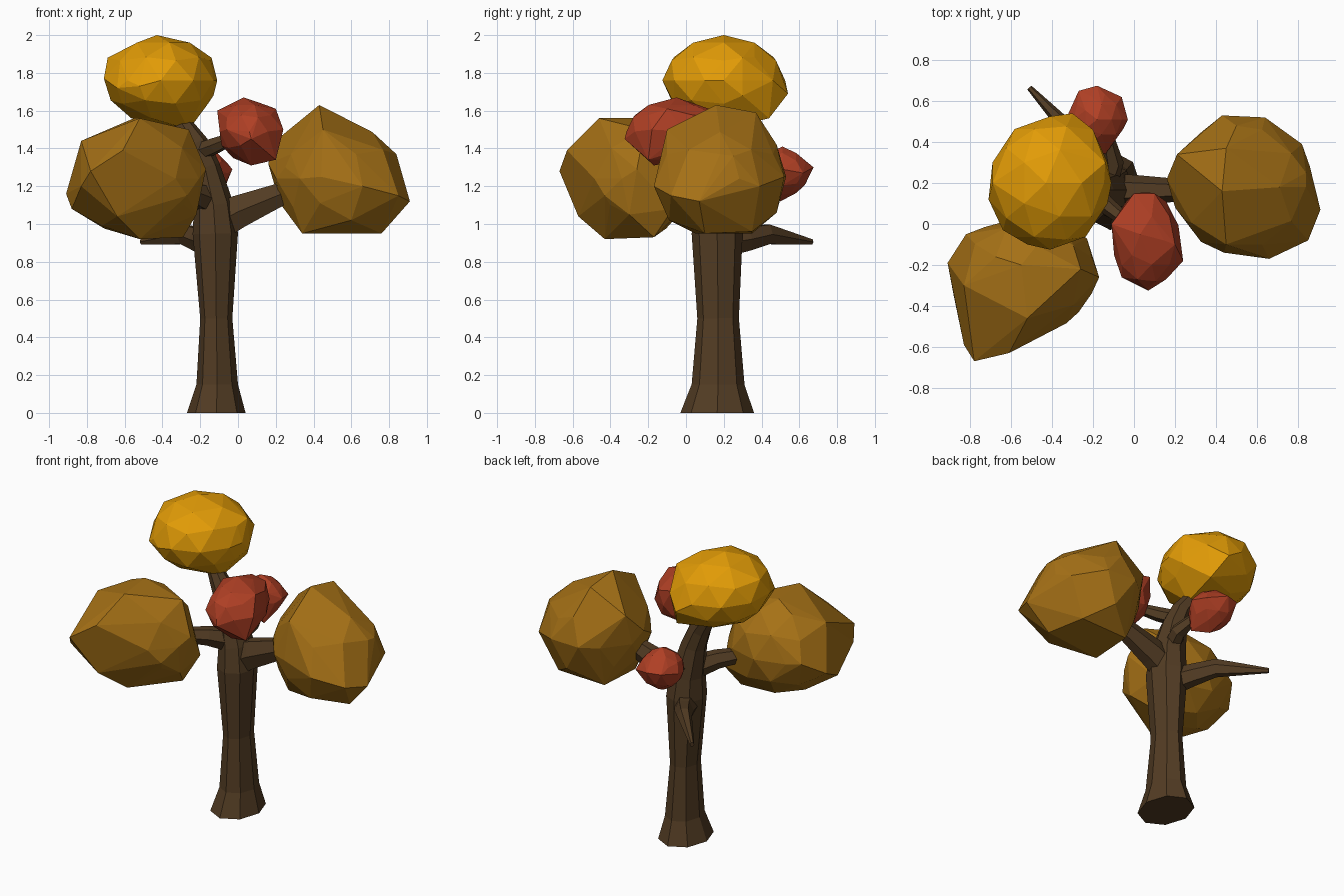
import bpy, bmesh, math
from mathutils import Vector


def material(name, rgb):
    m = bpy.data.materials.new(name)
    m.diffuse_color = (*rgb, 1)
    return m


WOOD = material("bark", (0.085, 0.045, 0.017))
OCHRE = material("ochre_leaves", (0.38, 0.165, 0.008))
GOLD = material("gold_leaves", (0.76, 0.33, 0.002))
RED = material("red_leaves", (0.43, 0.05, 0.018))


def finish(bm, name, mat):
    bmesh.ops.recalc_face_normals(bm, faces=bm.faces)
    me = bpy.data.meshes.new(name)
    bm.to_mesh(me)
    bm.free()
    me.materials.append(mat)
    ob = bpy.data.objects.new(name, me)
    bpy.context.collection.objects.link(ob)
    return ob


def limb(name, path, sides=6, up=(0, 0, 1)):
    """Tapered faceted tube; path entries are (x, y, z, half width, half height)."""
    bm = bmesh.new()
    pts = [Vector(p[:3]) for p in path]
    rings = []
    for i, p in enumerate(path):
        t = (pts[min(i + 1, len(pts) - 1)] - pts[max(i - 1, 0)]).normalized()
        if i == 0 and up == (0, 1, 0):
            t = Vector((0, 0, 1))
        side = Vector(up).cross(t).normalized()
        top = t.cross(side)
        ring = []
        for k in range(sides):
            a = 2 * math.pi * k / sides
            ring.append(bm.verts.new(pts[i] + side * p[3] * math.cos(a) + top * p[4] * math.sin(a)))
        rings.append(ring)
    for a, b in zip(rings, rings[1:]):
        for k in range(sides):
            n = (k + 1) % sides
            bm.faces.new((a[k], a[n], b[n], b[k]))
    bm.faces.new(rings[0])
    bm.faces.new(rings[-1])
    return finish(bm, name, WOOD)


def clump(name, mat, centre, radii, corners):
    """Faceted leaf clump: hull of a low ellipsoid and a few pulled-out corners."""
    ico = bmesh.new()
    bmesh.ops.create_icosphere(ico, subdivisions=2, radius=1)
    c, r = Vector(centre), Vector(radii)
    pts = [c + v.co * r for v in ico.verts] + [Vector(p) for p in corners]
    ico.free()
    bm = bmesh.new()
    for p in pts:
        bm.verts.new(p)
    bmesh.ops.convex_hull(bm, input=bm.verts[:])
    bmesh.ops.delete(bm, geom=[v for v in bm.verts if not v.link_faces], context='VERTS')
    bmesh.ops.remove_doubles(bm, verts=bm.verts[:], dist=0.03)
    bmesh.ops.dissolve_limit(bm, angle_limit=math.radians(4), verts=bm.verts[:], edges=bm.edges[:])
    return finish(bm, name, mat)


# Trunk continuing into the leader
limb("trunk", [(-.115, .165, 0, .155, .195), (-.11, .17, .15, .11, .14),
               (-.115, .17, .5, .085, .11), (-.12, .165, .95, .12, .135),
               (-.13, .165, 1.1, .105, .115), (-.175, .165, 1.3, .08, .085),
               (-.225, .17, 1.42, .07, .07), (-.36, .2, 1.63, .035, .035)], 8, (0, 1, 0))

# Branches
limb("right_branch", [(-.12, .165, 1.0, .08, .11), (0, .165, 1.065, .075, .1),
                      (.22, .165, 1.155, .055, .07), (.4, .165, 1.23, .03, .04)])
limb("left_branch", [(-.14, .15, 1.12, .07, .08), (-.25, .03, 1.165, .06, .06),
                     (-.45, -.17, 1.2, .035, .035)])
limb("front_twig", [(-.21, .16, 1.38, .05, .05), (-.12, .08, 1.415, .042, .045),
                    (.03, -.04, 1.48, .025, .025)])
limb("back_twig", [(-.14, .19, 1.14, .06, .06), (-.1, .3, 1.19, .05, .05),
                   (-.14, .46, 1.26, .03, .03)])
limb("bare_branch", [(-.14, .19, .9, .075, .085), (-.21, .32, .92, .06, .07),
                     (-.29, .43, .945, .045, .06), (-.51, .665, .905, .014, .016)])

# Leaf clumps
clump("left_leaves", OCHRE, (-.53, -.25, 1.24), (.34, .29, .31), [
    (-.91, -.19, 1.16), (-.82, -.05, 1.25), (-.83, -.3, 1.44), (-.55, -.2, 1.56),
    (-.52, -.46, 1.56), (-.26, -.22, 1.5), (-.17, -.26, 1.29), (-.27, -.43, 1.15),
    (-.61, -.63, 1.39), (-.78, -.67, 1.28), (-.83, -.59, 1.2), (-.52, -.43, .92),
    (-.29, -.17, .93), (-.72, -.4, .99), (-.23, -.07, 1.08), (-.64, -.57, 1.04),
    (-.88, -.35, 1.08), (-.22, -.3, 1.05)])
clump("right_leaves", OCHRE, (.53, .18, 1.24), (.345, .33, .29), [
    (.16, .22, 1.32), (.21, .34, 1.45), (.43, .16, 1.63), (.45, .37, 1.59),
    (.43, .53, 1.25), (.64, .52, 1.25), (.82, .39, 1.2), (.84, .25, 1.36),
    (.71, .2, 1.49), (.91, .07, 1.12), (.85, -.08, 1.15), (.66, -.17, 1.2),
    (.44, -.14, 1.25), (.45, -.1, 1.5), (.25, .02, 1.3), (.76, .1, .95),
    (.34, .05, .95), (.36, .35, .95), (.7, .35, .96), (.5, .48, 1.42),
    (.55, .48, 1.06), (.6, -.09, 1.02)])
clump("top_leaves", GOLD, (-.41, .2, 1.76), (.295, .325, .235), [
    (-.43, .2, 2.0), (-.69, .2, 1.88), (-.71, .12, 1.77), (-.11, .2, 1.76),
    (-.3, .54, 1.69), (-.24, .44, 1.56), (-.26, .2, 1.5), (-.4, -.13, 1.74),
    (-.64, -.03, 1.72), (-.52, -.1, 1.73), (-.2, .46, 1.76), (-.13, .3, 1.68), (-.14, .3, 1.88)])
clump("front_red_leaves", RED, (.06, -.08, 1.49), (.165, .235, .165), [
    (-.11, 0, 1.6), (.03, -.05, 1.67), (.2, -.1, 1.61), (.24, -.18, 1.5),
    (.2, -.2, 1.34), (.07, -.17, 1.31), (.07, -.325, 1.45), (0, .15, 1.6),
    (.1, .15, 1.58), (-.06, -.26, 1.5)])
clump("back_red_leaves", RED, (-.18, .51, 1.27), (.135, .145, .125), [
    (-.32, .54, 1.28), (-.27, .65, 1.3), (-.18, .675, 1.3), (-.06, .62, 1.27),
    (-.03, .51, 1.29), (-.14, .34, 1.28), (-.18, .51, 1.41), (-.18, .5, 1.12),
    (-.1, .42, 1.14)])
